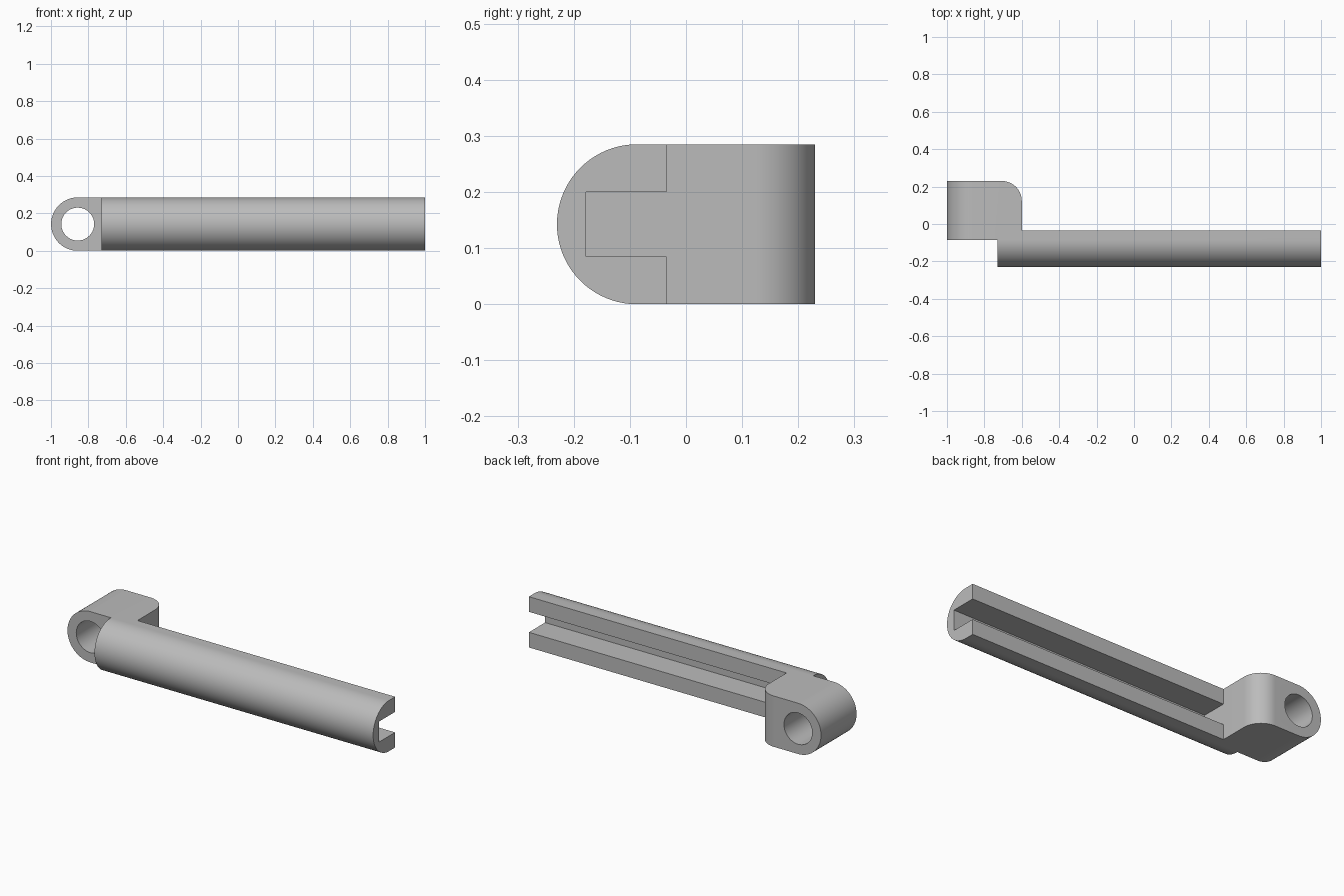
import bpy, bmesh, math
from mathutils import Vector

cube = bpy.data.objects.get("Cube")
if cube:
    bpy.data.objects.remove(cube, do_unlink=True)

HEIGHT = 0.285
R = HEIGHT / 2          # radius of the bar front and of the knuckle
PIN_X = -0.857          # pin hole axis
BACK, FRONT = 0.23, -0.23
BLOCK_X = -0.6          # inner end of the hinge block
CORNER = 0.107          # rounded back corner of the block

grey = bpy.data.materials.new("mid_grey")
grey.use_nodes = True
colour = (0.5, 0.5, 0.5, 1)
grey.diffuse_color = colour
grey.node_tree.nodes["Principled BSDF"].inputs["Base Color"].default_value = colour


def arc(cx, cy, r, start, end, steps=40):
    angles = [math.radians(start + (end - start) * i / steps) for i in range(steps + 1)]
    return [(cx + r * math.cos(a), cy + r * math.sin(a)) for a in angles]


def prism(name, points, axis, low, high):
    """Extrude a 2D outline along an axis; the outline uses the other two axes in order."""
    def place(p, d):
        v = list(p)
        v.insert("xyz".index(axis), d)
        return Vector(v)
    bm = bmesh.new()
    face = bm.faces.new([bm.verts.new(place(p, low)) for p in points])
    grown = bmesh.ops.extrude_face_region(bm, geom=[face])["geom"]
    bmesh.ops.translate(bm, vec=place((0, 0), high - low),
                        verts=[g for g in grown if isinstance(g, bmesh.types.BMVert)])
    bmesh.ops.recalc_face_normals(bm, faces=bm.faces)
    mesh = bpy.data.meshes.new(name)
    bm.to_mesh(mesh)
    bm.free()
    mesh.materials.append(grey)
    obj = bpy.data.objects.new(name, mesh)
    bpy.context.collection.objects.link(obj)
    return obj


def combine(target, tool, operation):
    mod = target.modifiers.new(operation.lower(), "BOOLEAN")
    mod.operation, mod.object, mod.solver = operation, tool, "EXACT"
    bpy.context.view_layer.objects.active = target
    bpy.ops.object.modifier_apply(modifier=mod.name)
    bpy.data.objects.remove(tool, do_unlink=True)


def rect(a0, b0, a1, b1):
    return [(a0, b0), (a1, b0), (a1, b1), (a0, b1)]


# Bar with a round front, slotted along its back up to the hinge block
bar_outline = arc(FRONT + R, R, R, 90, 270) + [(-0.035, 0), (-0.035, HEIGHT)]
bar = prism("slotted_bar", bar_outline, "x", -0.73, 1)
slot = prism("slot_cutter", rect(-0.178, 0.085, 0.1, 0.2), "x", BLOCK_X, 1.1)
combine(bar, slot, "DIFFERENCE")

# Hinge block: rounded outer end, one rounded back corner and a pin hole
end_outline = arc(PIN_X, R, R, 90, 270) + [(-0.5, 0), (-0.5, HEIGHT)]
hinge = prism("hinge_block", end_outline, "y", -0.3, 0.4)
plan_outline = ([(-1.1, -0.085), (BLOCK_X, -0.085)]
                + arc(BLOCK_X - CORNER, BACK - CORNER, CORNER, 0, 90, 20)
                + [(-1.1, BACK)])
plan = prism("plan_shape", plan_outline, "z", -0.1, 0.4)
combine(hinge, plan, "INTERSECT")
pin_hole = prism("pin_hole_cutter", arc(PIN_X, R, 0.088, 0, 351, 39), "y", -0.3, 0.4)
combine(hinge, pin_hole, "DIFFERENCE")

# Join into one solid and smooth only the curved faces
combine(bar, hinge, "UNION")
bar.name = "hinge_arm"
bpy.ops.object.select_all(action="DESELECT")
bar.select_set(True)
bpy.context.view_layer.objects.active = bar
bpy.ops.object.shade_smooth_by_angle(angle=math.radians(25))
